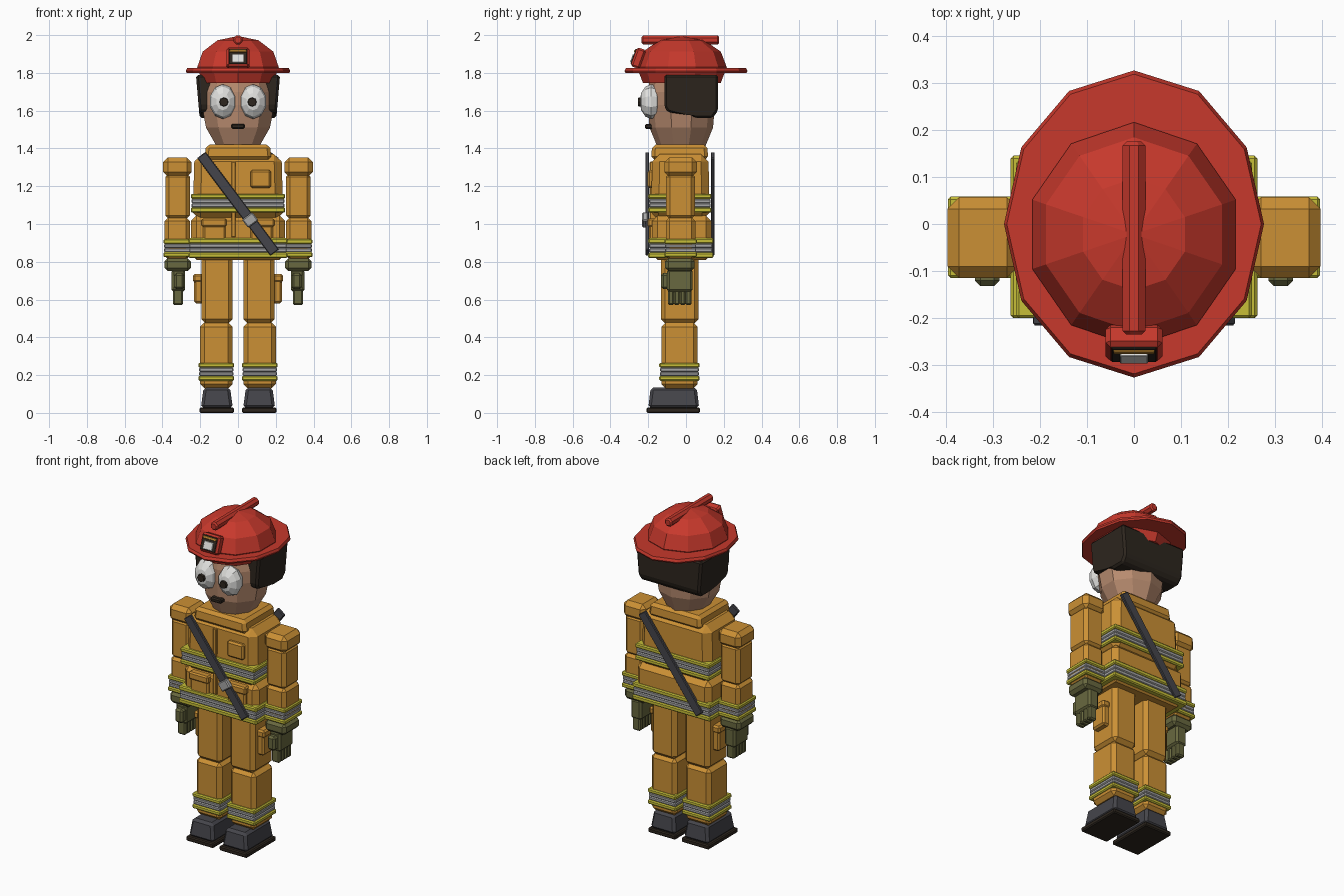
import bpy, bmesh, math
from mathutils import Matrix, Vector

default = bpy.data.objects.get("Cube")
if default:
    bpy.data.objects.remove(default, do_unlink=True)


def colour(name, r, g, b):
    mat = bpy.data.materials.new(name)
    mat.use_nodes = True
    mat.diffuse_color = (r, g, b, 1)
    mat.node_tree.nodes["Principled BSDF"].inputs["Base Color"].default_value = (r, g, b, 1)
    return mat


JACKET = colour("amber_cloth", .6, .28, .035)
RED = colour("helmet_red", .57, .04, .025)
SKIN = colour("skin", .48, .26, .16)
GLOVE = colour("olive_glove", .14, .14, .05)
DARK = colour("dark_brown", .026, .019, .013)
CHARCOAL = colour("charcoal", .06, .06, .07)
YELLOW = colour("safety_yellow", .57, .52, .04)
SILVER = colour("silver", .38, .38, .38)
WHITE = colour("white", .75, .75, .73)


def finish(name, bm, mat, matrix=None):
    if matrix:
        bm.transform(matrix)
    bmesh.ops.recalc_face_normals(bm, faces=bm.faces)
    mesh = bpy.data.meshes.new(name)
    bm.to_mesh(mesh)
    bm.free()
    mesh.materials.append(mat)
    obj = bpy.data.objects.new(name, mesh)
    bpy.context.collection.objects.link(obj)
    return obj


def box(name, mat, x, y, z, bevel=.01, taper=(1, 1), matrix=None):
    """Chamfered box between (min, max) pairs; taper scales its top."""
    bm = bmesh.new()
    bmesh.ops.create_cube(bm, size=1)
    for v in bm.verts:
        top = v.co.z > 0
        for axis, span in enumerate((x, y, z)):
            mid, size = (span[0] + span[1]) / 2, span[1] - span[0]
            scale = taper[axis] if top and axis < 2 else 1
            v.co[axis] = mid + v.co[axis] * size * scale
    if bevel:
        bmesh.ops.bevel(bm, geom=list(bm.edges), offset=bevel, segments=1, affect='EDGES')
    return finish(name, bm, mat, matrix)


def pair(name, mat, x, y, z, **options):
    """The same box on both sides of the body."""
    box("left_" + name, mat, x, y, z, **options)
    box("right_" + name, mat, (-x[1], -x[0]), y, z, **options)


def bands(make, name, x, y, low, high):
    """Reflective trim: a silver strip between two yellow ones."""
    third = (high - low) * .27
    mid = (low + high) / 2
    inner = [(a + .004, b - .004) for a, b in (x, y)]
    make(name + "_lower_trim", YELLOW, x, y, (low, low + third), bevel=.006)
    make(name + "_upper_trim", YELLOW, x, y, (high - third, high), bevel=.006)
    make(name + "_silver_low", SILVER, *inner, (low + third, mid), bevel=.005)
    make(name + "_silver_high", SILVER, *inner, (mid, high - third), bevel=.005)


def stack(name, mat, sides, centre_y, rings):
    """Faceted round body from (x radius, y radius, height) rings."""
    bm = bmesh.new()
    loops = []
    for rx, ry, z in rings:
        angles = [2 * math.pi * i / sides for i in range(sides)]
        loops.append([bm.verts.new((rx * math.sin(a), centre_y + ry * math.cos(a), z))
                      for a in angles])
    for low, high in zip(loops, loops[1:]):
        for i in range(sides):
            j = (i + 1) % sides
            bm.faces.new((low[i], low[j], high[j], high[i]))
    bm.faces.new(loops[0])
    bm.faces.new(loops[-1])
    bmesh.ops.remove_doubles(bm, verts=bm.verts, dist=.0005)
    return finish(name, bm, mat)


# Boots
pair("sole", DARK, (.02, .205), (-.21, .075), (0, .028), bevel=.006)
pair("boot", CHARCOAL, (.027, .197), (-.2, .07), (.025, .135), bevel=.015, taper=(.82, .9))

# Trousers
pair("shin", JACKET, (.03, .2), (-.13, .062), (.13, .478), bevel=.022)
pair("thigh", JACKET, (.028, .194), (-.132, .066), (.474, .84), bevel=.022)
pair("thigh_pocket", JACKET, (.185, .232), (-.085, .015), (.58, .72))
pair("thigh_pocket_flap", JACKET, (.185, .238), (-.09, .02), (.69, .735))
bands(pair, "leg", (.02, .21), (-.142, .072), .17, .265)

# Jacket
box("jacket_skirt", JACKET, (-.25, .25), (-.18, .135), (.81, 1.045), bevel=.03)
box("jacket_chest", JACKET, (-.24, .24), (-.185, .125), (1.02, 1.37), bevel=.04, taper=(.96, .96))
box("collar", JACKET, (-.178, .178), (-.185, .118), (1.34, 1.42), bevel=.018, taper=(.95, .96))
box("placket", JACKET, (-.035, -.012), (-.192, -.15), (.93, 1.33), bevel=.004)
box("chest_pocket", JACKET, (.065, .175), (-.203, -.15), (1.19, 1.285))
pair("hip_pocket", JACKET, (.065, .185), (-.197, -.15), (.91, 1.01))
pair("hip_pocket_flap", JACKET, (.06, .192), (-.205, -.15), (.985, 1.03), bevel=.008)
bands(box, "chest", (-.25, .25), (-.2, .135), 1.06, 1.16)
bands(box, "hem", (-.262, .262), (-.2, .145), .82, .925)

# Arms
pair("shoulder", JACKET, (.245, .396), (-.115, .057), (1.25, 1.352), bevel=.025)
pair("upper_arm", JACKET, (.255, .385), (-.105, .047), (1.025, 1.27), bevel=.02)
pair("forearm", JACKET, (.255, .388), (-.107, .05), (.81, 1.035), bevel=.02)
bands(pair, "cuff", (.246, .395), (-.115, .058), .825, .92)

# Gloves
pair("glove_cuff", GLOVE, (.25, .39), (-.11, .045), (.75, .82), bevel=.018)
pair("palm", GLOVE, (.28, .352), (-.1, .035), (.64, .76), bevel=.012)
pair("thumb", GLOVE, (.285, .338), (-.132, -.07), (.655, .74), bevel=.012)
for i in range(4):
    start = -.095 + i * .031
    pair(f"finger_{i}", GLOVE, (.29, .343), (start, start + .031), (.57, .66), bevel=.008)

# Straps crossing the front and the back
lean = math.radians(36.9)
height = Matrix.Translation((0, 0, 1.107))
for label, angle, depth in (("front", -lean, (-.215, -.195)), ("back", lean, (.132, .152))):
    slope = height @ Matrix.Rotation(angle, 4, 'Y')
    box(label + "_strap", CHARCOAL, (-.028, .028), depth, (-.323, .323), bevel=.004, matrix=slope)
slope = height @ Matrix.Rotation(-lean, 4, 'Y')
box("strap_buckle", SILVER, (-.034, .034), (-.232, -.2), (-.135, -.08), bevel=.006, matrix=slope)

# Head
stack("head", SKIN, 10, -.025, [(.115, .125, 1.405), (.178, .168, 1.51), (.202, .178, 1.63),
                                (.202, .178, 1.7), (.17, .16, 1.8)])
box("mouth", DARK, (-.036, .036), (-.218, -.17), (1.503, 1.53), bevel=.007)

# Hair: a side profile drawn across the head
bm = bmesh.new()
profile = [(-.115, 1.79), (-.115, 1.62), (-.095, 1.59), (.01, 1.59), (.05, 1.56),
           (.14, 1.56), (.17, 1.6), (.17, 1.79)]
sides = [[bm.verts.new((x, y, z)) for y, z in profile] for x in (-.215, .215)]
for loop in sides:
    bm.faces.new(loop)
for i in range(len(profile)):
    j = (i + 1) % len(profile)
    bm.faces.new((sides[0][i], sides[0][j], sides[1][j], sides[1][i]))
for v in bm.verts:
    v.co.x *= 1 + (v.co.z - 1.7) * .4
bmesh.ops.bevel(bm, geom=list(bm.edges), offset=.012, segments=1, affect='EDGES')
finish("hair", bm, DARK)

# Eyes
for label, side in (("left", 1), ("right", -1)):
    spin = Matrix.Rotation(math.pi / 2, 4, 'X')
    place = Matrix.Translation((side * .08, -.185, 1.648))
    bm = bmesh.new()
    bmesh.ops.create_uvsphere(bm, u_segments=10, v_segments=6, radius=1)
    finish(label + "_eye", bm, WHITE, place @ Matrix.Diagonal((.072, .06, .092, 1)) @ spin)
    bm = bmesh.new()
    bmesh.ops.create_cone(bm, cap_ends=True, segments=8, radius1=.027, radius2=.022, depth=.03)
    finish(label + "_pupil", bm, DARK, Matrix.Translation((side * .075, -.239, 1.646)) @ spin)

# Helmet
steps = [math.radians(a) for a in (-30, 0, 30, 60, 90)]
stack("helmet_dome", RED, 10, -.022,
      [(.227 * math.cos(a), .238 * math.cos(a), 1.83 + .165 * math.sin(a)) for a in steps])
stack("helmet_brim", RED, 12, 0, [(.272, .32, 1.8), (.276, .326, 1.81), (.27, .318, 1.825)])
bm = bmesh.new()
bmesh.ops.create_cone(bm, cap_ends=True, segments=8, radius1=.026, radius2=.026, depth=.41)
bmesh.ops.bevel(bm, geom=[e for e in bm.edges if abs(e.verts[0].co.z - e.verts[1].co.z) < .01],
                offset=.008, segments=1, affect='EDGES')
finish("helmet_ridge", bm, RED, Matrix.Translation((0, -.03, 1.974))
       @ Matrix.Rotation(math.pi / 2, 4, 'X') @ Matrix.Rotation(math.pi / 8, 4, 'Z'))

# Helmet badge, leaning back with the dome
tilt = Matrix.Translation((0, -.257, 1.88)) @ Matrix.Rotation(math.radians(-20), 4, 'X')
box("badge_frame", RED, (-.06, .06), (-.02, .03), (-.053, .053), bevel=.01, matrix=tilt)
box("badge_panel", DARK, (-.048, .048), (-.024, 0), (-.042, .042), bevel=.002, matrix=tilt)
box("badge_stripe", JACKET, (-.044, .044), (-.029, 0), (.022, .036), bevel=.002, matrix=tilt)
box("badge_plate", WHITE, (-.03, .03), (-.029, 0), (-.036, .01), bevel=.002, matrix=tilt)
